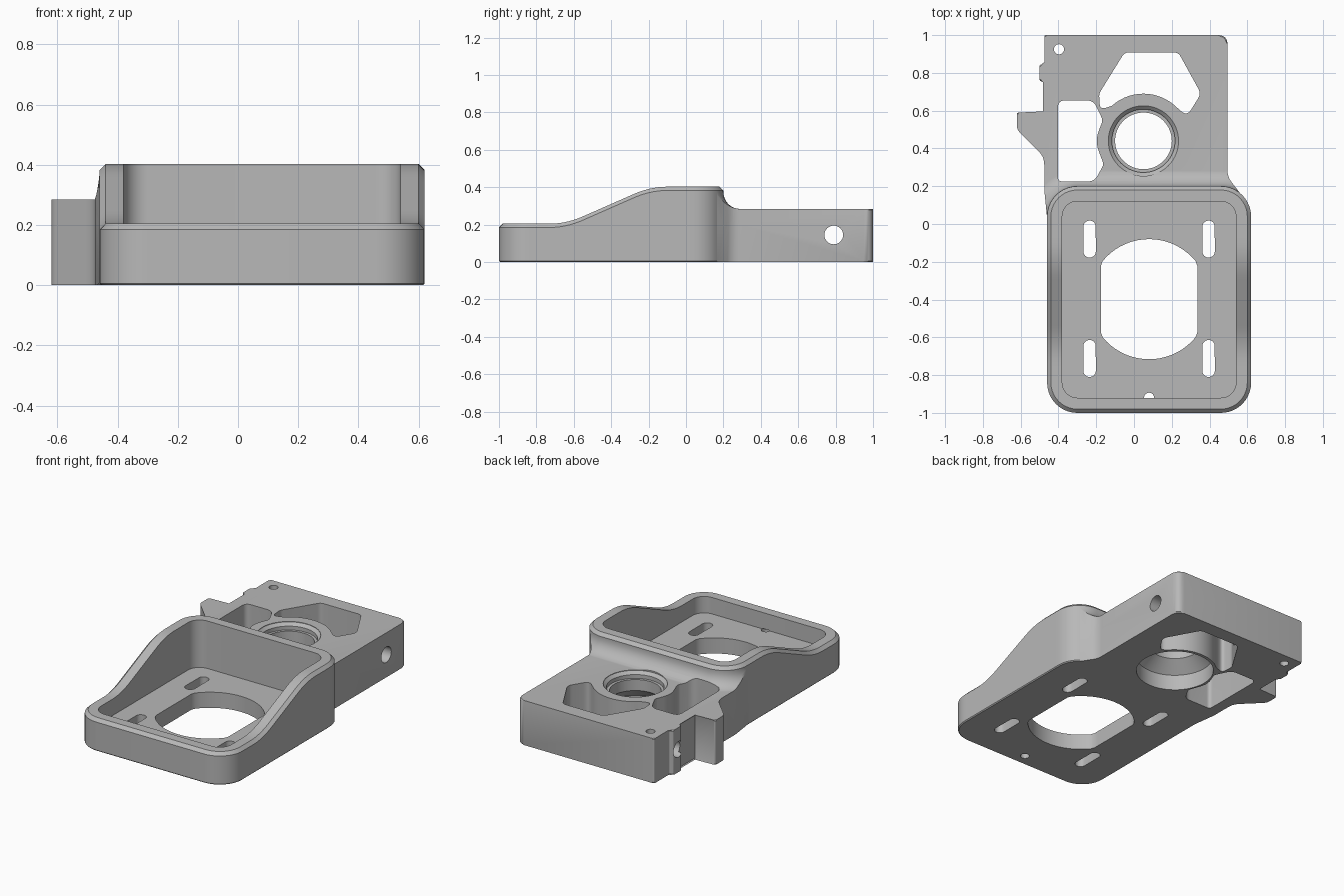
import bpy, bmesh, math
from mathutils import Vector

if "Cube" in bpy.data.objects:
    bpy.data.objects.remove(bpy.data.objects["Cube"])

grey = bpy.data.materials.new("plain_grey")
grey.use_nodes = True
COLOUR = (0.48, 0.48, 0.48, 1)
grey.diffuse_color = COLOUR
grey.node_tree.nodes["Principled BSDF"].inputs["Base Color"].default_value = COLOUR


def loft(name, rings, closed=False, bevel=0):
    """Solid through rings of equal length, capped or joined into a tube."""
    bm = bmesh.new()
    loops = [[bm.verts.new(p) for p in ring] for ring in rings]
    pairs = list(zip(loops, loops[1:]))
    if closed:
        pairs.append((loops[-1], loops[0]))
    else:
        bm.faces.new(loops[0])
        bm.faces.new(loops[-1])
    for a, b in pairs:
        for i in range(len(a)):
            j = (i + 1) % len(a)
            bm.faces.new((a[i], a[j], b[j], b[i]))
    if bevel:
        rims = [e for e in bm.edges if abs(e.verts[0].co.z - e.verts[1].co.z) < 1e-6]
        bmesh.ops.bevel(bm, geom=rims, offset=bevel, segments=1, affect='EDGES')
    bmesh.ops.recalc_face_normals(bm, faces=bm.faces)
    mesh = bpy.data.meshes.new(name)
    bm.to_mesh(mesh)
    bm.free()
    mesh.materials.append(grey)
    ob = bpy.data.objects.new(name, mesh)
    bpy.context.collection.objects.link(ob)
    return ob


def prism(name, pts, z0, z1, bevel=0):
    return loft(name, [[(p[0], p[1], z) for p in pts] for z in (z0, z1)], bevel=bevel)


def rounded(corners, steps=6):
    """Polygon of (x, y, radius) corners with rounding."""
    out = []
    for i, (x, y, r) in enumerate(corners):
        c = Vector((x, y))
        if not r:
            out.append(c)
            continue
        a = Vector(corners[i - 1][:2]) - c
        b = Vector(corners[(i + 1) % len(corners)][:2]) - c
        t = min(r / math.tan(a.angle(b) / 2), 0.48 * a.length, 0.48 * b.length)
        a, b = c + a.normalized() * t, c + b.normalized() * t
        for k in range(steps + 1):
            s = k / steps
            out.append(a * (1 - s) ** 2 + c * 2 * s * (1 - s) + b * s * s)
    return out


def circle(x, y, r, n=48):
    return [(x + r * math.cos(math.tau * i / n), y + r * math.sin(math.tau * i / n))
            for i in range(n)]


def combine(target, other, operation):
    mod = target.modifiers.new("combine", 'BOOLEAN')
    mod.operation, mod.object, mod.solver = operation, other, 'EXACT'
    bpy.context.view_layer.objects.active = target
    bpy.ops.object.modifier_apply(modifier=mod.name)
    bpy.data.objects.remove(other)


# Tray rim height along the side, with a softened ramp
def ramp(t, w=0.09):
    return 0 if t < -w else t if t > w else (t + w) ** 2 / (4 * w)


def rim(y):
    return 0.205 + 0.44 * (ramp(y + 0.64) - ramp(y + 0.19))


def tray_ring(inset, height):
    """Rounded rectangle ring; height is a function of y."""
    r = 0.16 - inset
    pts = []
    for cx, cy, start in ((0.46, 0.04, 0), (-0.30, 0.04, 90),
                          (-0.30, -0.84, 180), (0.46, -0.84, 270)):
        for k in range(11):
            a = math.radians(start + 9 * k)
            pts.append((cx + r * math.cos(a), cy + r * math.sin(a)))
        side = 1 if start == 90 else -1 if start == 270 else 0
        if side:
            x, y = pts[-1]
            pts += [(x, y - side * 0.88 * k / 32) for k in range(1, 32)]
    return [(x, y, height(y)) for x, y in pts]


# Open tray with chamfered rim
tray = loft("tray", [
    tray_ring(0.006, lambda y: 0),
    tray_ring(0, lambda y: 0.006),
    tray_ring(0, lambda y: rim(y) - 0.02),
    tray_ring(0.02, rim),
    tray_ring(0.08, rim),
    tray_ring(0.08, lambda y: 0.1)])

# Rear plate with side hook and nub
outline = rounded([
    (0.495, 1, 0.05), (-0.475, 1, 0.01), (-0.475, 0.845, 0.01), (-0.5, 0.845, 0.015),
    (-0.5, 0.755, 0.015), (-0.475, 0.755, 0), (-0.475, 0.59, 0), (-0.62, 0.59, 0.01),
    (-0.62, 0.50, 0.06), (-0.475, 0.355, 0.1), (-0.475, 0.18, 0), (-0.457, 0, 0),
    (-0.42, 0, 0), (-0.42, 0.04, 0), (-0.385, 0.125, 0), (-0.30, 0.16, 0),
    (0.46, 0.16, 0), (0.545, 0.125, 0), (0.56, 0.165, 0), (0.495, 0.25, 0.1)])
body = prism("mounting_bracket", outline, 0, 0.285, bevel=0.006)

# Concave fillet between plate and tray
R = 0.09
skirt_rings = [tray_ring(0.05, lambda y: 0.2), tray_ring(-R, lambda y: 0.2)]
for k in range(9):
    t = math.radians(90) * k / 8
    skirt_rings.append(tray_ring(-R * (1 - math.sin(t)),
                                 lambda y, t=t: 0.374 - R * math.cos(t)))
skirt_rings.append(tray_ring(0.05, lambda y: 0.374))
skirt = loft("fillet", skirt_rings, closed=True)
combine(skirt, prism("fillet_bounds", outline, 0.1, 0.5), 'INTERSECT')
combine(body, skirt, 'UNION')
combine(body, tray, 'UNION')

cutters = []
LOW, HIGH = -0.1, 0.6

# Large tray opening with flattened sides
opening = [(0.08 + max(-0.255, min(0.255, x)), y) for x, y in circle(0, -0.398, 0.318, 64)]
cutters.append(prism("tray_opening", opening, LOW, HIGH))

# Four mounting slots
for sx in (-0.235, 0.395):
    for sy in (-0.08, -0.712):
        slot = [(x, y + (0.065 if y > sy else -0.065))
                for x, y in circle(sx, sy, 0.033, 26)]
        cutters.append(prism("slot", slot, LOW, HIGH))

# Small drain hole and corner pin hole
cutters.append(prism("drain_hole", circle(0.08, -0.92, 0.027, 24), LOW, 0.103))
cutters.append(prism("pin_hole", circle(-0.397, 0.925, 0.027, 24), LOW, HIGH))

# Stepped bearing bore
BX, BY = 0.05, 0.44
bore = [(0.23, LOW), (0.23, 0.1), (0.15, 0.17), (0.15, 0.24), (0.167, 0.24),
        (0.167, 0.264), (0.186, 0.282), (0.186, HIGH)]
cutters.append(loft("bore", [[(x, y, z) for x, y in circle(BX, BY, r, 64)] for r, z in bore]))

# Lightening windows that follow the bore
window = rounded([
    (-0.403, 0.225, 0.025), (-0.403, 0.655, 0.04), (-0.215, 0.655, 0.06),
    (-0.165, 0.55, 0.04), (-0.207, 0.44, 0.2), (-0.16, 0.315, 0.04), (-0.21, 0.225, 0.06)])
cutters.append(prism("side_window", window, LOW, HIGH))
arc = [(BX + 0.25 * math.cos(math.radians(a)), BY + 0.25 * math.sin(math.radians(a)), 0)
       for a in range(48, 133, 6)]
window = rounded([(-0.18, 0.605, 0.045), (-0.185, 0.69, 0.05), (-0.05, 0.908, 0.04),
                  (0.235, 0.908, 0.04), (0.355, 0.69, 0.05), (0.28, 0.57, 0.035)] + arc)
cutters.append(prism("rear_window", window, LOW, HIGH))

# Cross hole through the plate and nub
cutters.append(loft("cross_hole", [[(x, y, z) for y, z in circle(0.79, 0.145, 0.05, 32)]
                                   for x in (-0.8, 0.8)]))

for cutter in cutters:
    combine(body, cutter, 'DIFFERENCE')

bpy.ops.object.select_all(action='DESELECT')
body.select_set(True)
bpy.context.view_layer.objects.active = body
bpy.ops.object.shade_smooth_by_angle(angle=math.radians(30))
